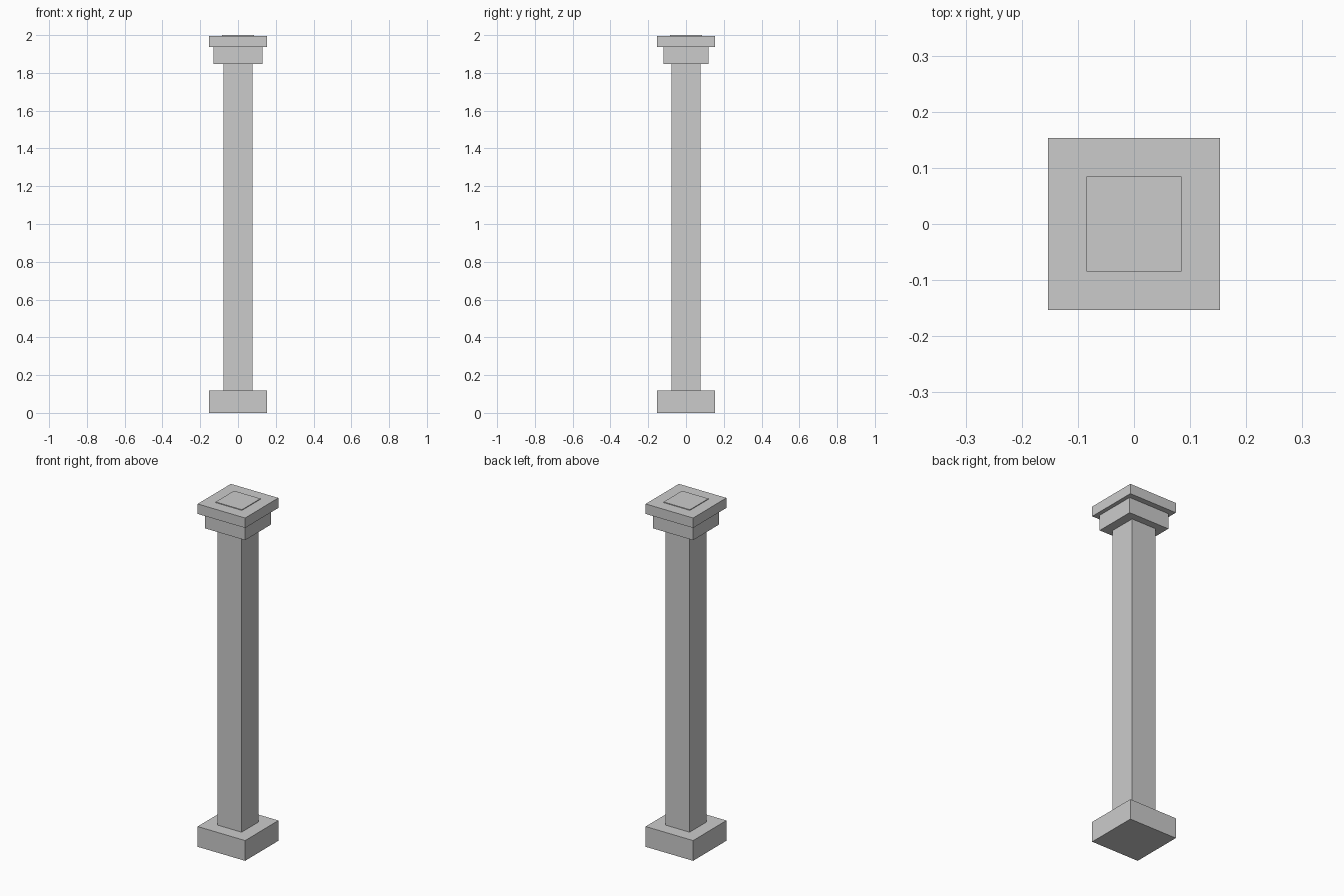
import bpy

if "Cube" in bpy.data.objects:
    bpy.data.objects.remove(bpy.data.objects["Cube"])

def block(name, half_x, half_y, z0, z1):
    """Axis-aligned box centred on the column axis, from z0 to z1."""
    bpy.ops.mesh.primitive_cube_add(size=1, location=(0, 0, (z0 + z1) / 2))
    ob = bpy.context.object
    ob.name = name
    ob.scale = (2 * half_x, 2 * half_y, z1 - z0)
    bpy.ops.object.transform_apply(location=False, rotation=False, scale=True)
    return ob

# Square plinth and shaft
block("base", 0.153, 0.153, 0.0, 0.118)
block("shaft", 0.078, 0.078, 0.118, 1.848)

# Stepped capital: slightly oblong neck, wide slab, thin raised panel
block("capital_neck", 0.13, 0.12, 1.848, 1.938)
block("capital_slab", 0.153, 0.153, 1.938, 1.996)
block("top_panel", 0.085, 0.085, 1.996, 2.0)
